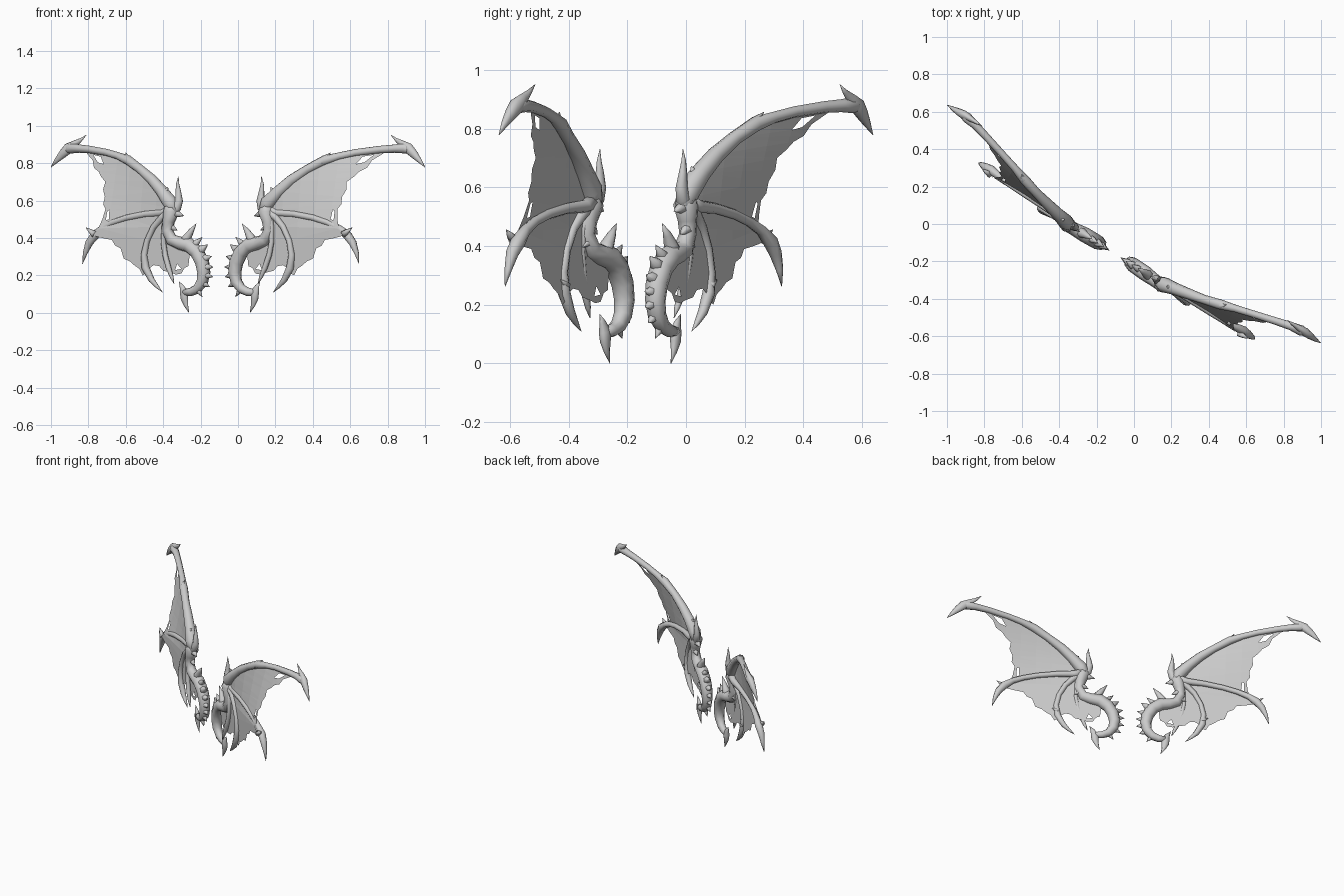
import bpy, bmesh, math
from mathutils import Vector
from mathutils.geometry import tessellate_polygon

cube = bpy.data.objects.get("Cube")
if cube:
    bpy.data.objects.remove(cube, do_unlink=True)

grey = bpy.data.materials.new("plain grey")
grey.use_nodes = True
COLOUR = (0.6, 0.6, 0.6, 1)
grey.diffuse_color = COLOUR
grey.node_tree.nodes["Principled BSDF"].inputs["Base Color"].default_value = COLOUR


def finish(bm, name, smooth):
    """Turn a bmesh of one wing into a mirrored pair, swung round z."""
    bmesh.ops.recalc_face_normals(bm, faces=bm.faces)
    for f in bm.faces:
        f.smooth = smooth
    me = bpy.data.meshes.new(name)
    bm.to_mesh(me)
    bm.free()
    me.materials.append(grey)
    ob = bpy.data.objects.new(name, me)
    bpy.context.collection.objects.link(ob)
    ob.rotation_euler.z = math.radians(-32.5)
    ob.modifiers.new("other_wing", 'MIRROR').use_mirror_merge = False
    return ob


def add_tube(bm, pts, sides=8, flat=1.0):
    """Sweep a ring along points (x, y, z, radius)."""
    rings = []
    for i, p in enumerate(pts):
        a, b = pts[max(i - 1, 0)], pts[min(i + 1, len(pts) - 1)]
        t = (Vector(b[:3]) - Vector(a[:3])).normalized()
        side = Vector((0, 1, 0))
        side = (side - t * side.dot(t)).normalized()
        other = t.cross(side)
        ring = []
        for k in range(sides):
            w = 2 * math.pi * k / sides
            off = other * math.cos(w) + side * math.sin(w) * flat
            ring.append(bm.verts.new(Vector(p[:3]) + off * p[3]))
        rings.append(ring)
    for r0, r1 in zip(rings, rings[1:]):
        for k in range(sides):
            j = (k + 1) % sides
            bm.faces.new((r0[k], r0[j], r1[j], r1[k]))
    bm.faces.new(rings[0])
    bm.faces.new(rings[-1])


def tube(name, pts, sides=8, flat=1.0):
    bm = bmesh.new()
    add_tube(bm, pts, sides, flat)
    return finish(bm, name, True)


def skin_depth(x, z):
    return -0.195 + 0.13 * max((x - 0.3) / 0.5, 0) * max((z - 0.45) / 0.4, 0)


def membrane(name, outline, holes=()):
    """Thin skin from an x-z outline with holes, bent to follow the bones."""
    loops = [[Vector((x, z, 0)) for x, z in lp] for lp in (outline, *holes)]
    bm = bmesh.new()
    verts = [bm.verts.new((p.x, 0, p.y)) for lp in loops for p in lp]
    for tri in tessellate_polygon(loops):
        bm.faces.new([verts[i] for i in tri])
    for axis, cuts in ((0, (.4, .5, .6, .7, .8)), (2, (.5, .6, .7, .8))):
        for c in cuts:
            co, no = Vector((0, 0, 0)), Vector((0, 0, 0))
            co[axis], no[axis] = c, 1
            bmesh.ops.bisect_plane(bm, geom=bm.verts[:] + bm.edges[:] + bm.faces[:],
                                   plane_co=co, plane_no=no)
    for v in bm.verts:
        v.co.y = skin_depth(v.co.x, v.co.z)
    finish(bm, name, False)


# Leading spar from the shoulder to the wrist
tube("wing_spar", [
    (.28, -.19, .53, .030), (.31, -.188, .59, .042), (.37, -.175, .65, .034),
    (.44, -.16, .71, .030), (.53, -.14, .768, .025), (.62, -.115, .815, .027),
    (.70, -.09, .838, .020), (.79, -.065, .857, .019), (.92, -.03, .873, .020),
    (1.0, -.01, .878, .022), (1.06, 0, .880, .028), (1.10, .002, .865, .012)])

# Crescent wrist claw
tube("wrist_claw", [
    (.966, .006, .950, .001), (1.0, .005, .925, .010), (1.04, .005, .902, .020),
    (1.08, .004, .878, .030), (1.115, .002, .848, .024), (1.15, 0, .815, .014),
    (1.186, 0, .778, .001)], flat=.8)

# Long middle finger with its hooked claw
tube("middle_finger", [
    (.29, -.19, .555, .034), (.36, -.178, .535, .022), (.47, -.18, .528, .018),
    (.59, -.18, .508, .017), (.68, -.178, .483, .017), (.75, -.172, .452, .019),
    (.80, -.168, .415, .026), (.835, -.17, .375, .022), (.86, -.17, .32, .013),
    (.877, -.172, .262, .001)])

# Lower finger
tube("lower_finger", [
    (.30, -.19, .55, .030), (.36, -.19, .51, .020), (.41, -.195, .46, .017),
    (.45, -.197, .387, .016), (.468, -.2, .31, .018), (.458, -.2, .24, .022),
    (.42, -.2, .175, .017), (.385, -.2, .14, .010), (.351, -.2, .110, .001)])

# Short inner finger
tube("inner_finger", [
    (.31, -.19, .54, .026), (.34, -.2, .46, .015), (.343, -.204, .38, .014),
    (.33, -.207, .31, .015), (.305, -.212, .24, .015), (.282, -.216, .19, .010),
    (.266, -.218, .155, .001)])

# Thumb spike rising from the shoulder
tube("thumb_spike", [
    (.31, -.19, .53, .030), (.270, -.185, .565, .028), (.258, -.182, .60, .023),
    (.264, -.18, .65, .016), (.268, -.18, .69, .009), (.263, -.18, .730, .001)], flat=.85)

# Arm running down into the curling tail
tube("arm_and_tail", [
    (.31, -.19, .58, .030), (.30, -.192, .54, .044), (.315, -.195, .49, .034),
    (.322, -.198, .44, .030), (.295, -.197, .39, .034), (.245, -.194, .372, .036),
    (.19, -.19, .362, .041), (.14, -.188, .325, .040), (.108, -.187, .27, .039),
    (.098, -.186, .215, .036), (.108, -.186, .165, .032), (.14, -.185, .128, .027),
    (.18, -.185, .112, .023), (.225, -.185, .108, .018)])

# Blade at the end of the tail
tube("tail_blade", [
    (.257, -.185, .168, .001), (.238, -.185, .14, .014), (.224, -.185, .108, .026),
    (.222, -.184, .075, .023), (.212, -.184, .04, .013), (.193, -.184, 0, .001)], flat=.7)

# Curved horn on top of the arm
tube("arm_horn", [
    (.225, -.19, .365, .032), (.20, -.19, .405, .024), (.175, -.188, .44, .015),
    (.145, -.188, .477, .001)])

# Small spines: base x, base z, tip x, tip z, radius
spines = [
    (.13, .325, .070, .365, .032), (.11, .285, .045, .302, .030),
    (.105, .245, .036, .245, .029), (.10, .205, .038, .192, .027),
    (.11, .165, .058, .138, .024), (.14, .130, .105, .085, .020),
    (.17, .350, .105, .405, .028), (.285, .535, .222, .518, .026),
    (.315, .465, .262, .440, .024), (.31, .42, .355, .395, .020),
    (.61, .805, .648, .856, .026), (.79, .42, .845, .456, .020),
    (.35, .635, .325, .672, .024), (.455, .265, .495, .285, .014),
]
bm = bmesh.new()
for bx, bz, tx, tz, r in spines:
    add_tube(bm, [(bx, skin_depth(bx, bz) + .005, bz, r),
                  ((bx + tx) / 2, skin_depth(bx, bz) + .005, (bz + tz) / 2, r * .6),
                  (tx, skin_depth(tx, tz) + .005, tz, .001)], sides=6)
finish(bm, "spines", True)

# Tattered skin between spar and middle finger
membrane("upper_membrane", [
    (.30, .56), (.37, .65), (.44, .71), (.53, .768), (.62, .815), (.79, .857),
    (.97, .875), (.93, .845), (.885, .815), (.865, .775), (.825, .755), (.80, .727),
    (.765, .70), (.772, .66), (.752, .62), (.755, .58), (.735, .555), (.745, .50),
    (.765, .445), (.68, .483), (.59, .508), (.47, .528), (.36, .535)],
    [[(.80, .795), (.845, .805), (.89, .845), (.83, .835)],
     [(.703, .50), (.722, .495), (.72, .545), (.708, .55)]])

# Skin between middle and lower fingers
membrane("middle_membrane", [
    (.30, .55), (.36, .535), (.47, .528), (.59, .508), (.68, .483), (.75, .452),
    (.80, .415), (.76, .405), (.72, .397), (.675, .39), (.655, .36), (.62, .345),
    (.60, .29), (.56, .275), (.53, .252), (.50, .235), (.48, .20), (.45, .215),
    (.468, .31), (.45, .387), (.41, .46), (.36, .51)])

# Skin between lower and inner fingers
membrane("inner_membrane", [
    (.31, .55), (.36, .51), (.41, .46), (.45, .387), (.468, .31), (.45, .21),
    (.435, .24), (.41, .255), (.375, .25), (.35, .225), (.30, .215), (.33, .31),
    (.343, .38), (.34, .46)])

# Ragged web between inner finger and arm
membrane("arm_web", [
    (.32, .46), (.343, .38), (.33, .31), (.30, .215), (.27, .205), (.235, .21),
    (.215, .24), (.19, .25), (.18, .33), (.24, .37), (.29, .39)],
    [[(.235, .235), (.275, .228), (.262, .262)]])
